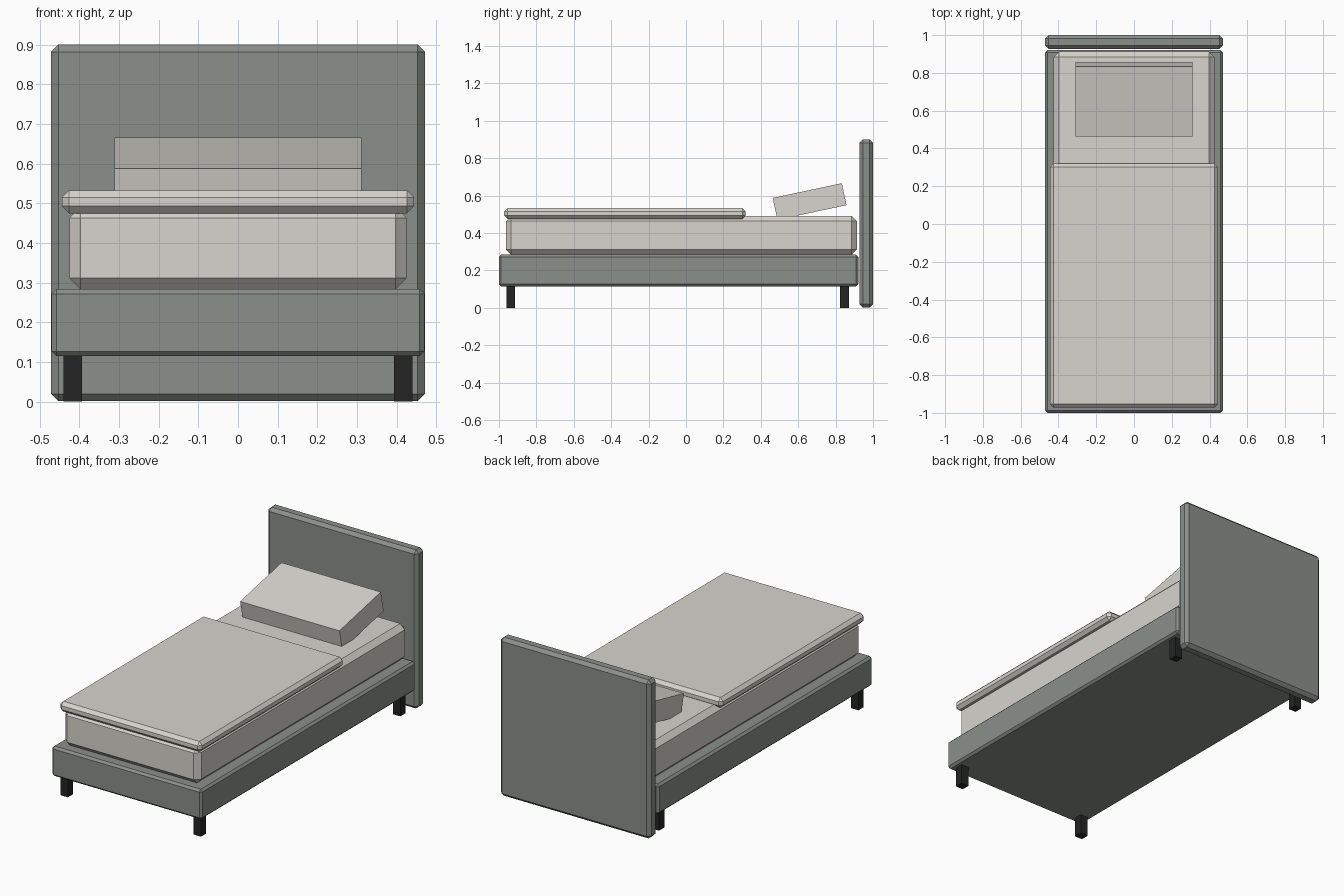
import bpy, bmesh, math
from mathutils import Matrix

if "Cube" in bpy.data.objects:
    bpy.data.objects.remove(bpy.data.objects["Cube"])


def material(name, rgb):
    m = bpy.data.materials.new(name)
    m.diffuse_color = (*rgb, 1)
    m.use_nodes = True
    m.node_tree.nodes["Principled BSDF"].inputs["Base Color"].default_value = m.diffuse_color
    return m


FRAME = material("grey upholstery", (0.26, 0.277, 0.26))
LINEN = material("off white linen", (0.68, 0.66, 0.61))
DARK = material("dark leg", (0.018, 0.018, 0.018))


def box(name, lo, hi, mat, chamfer=0, tilt=0):
    """Box between two corners, optionally chamfered and tilted about x."""
    size = [b - a for a, b in zip(lo, hi)]
    mesh = bpy.data.meshes.new(name)
    bm = bmesh.new()
    bmesh.ops.create_cube(bm, size=1, matrix=Matrix.Diagonal((*size, 1)))
    if chamfer:
        bmesh.ops.bevel(bm, geom=bm.edges[:], offset=chamfer, segments=1,
                        affect='EDGES', clamp_overlap=True)
    bm.to_mesh(mesh)
    bm.free()
    mesh.materials.append(mat)
    ob = bpy.data.objects.new(name, mesh)
    ob.location = [(a + b) / 2 for a, b in zip(lo, hi)]
    ob.rotation_euler.x = tilt
    bpy.context.collection.objects.link(ob)
    return ob


# Upholstered frame and headboard
box("bed_base", (-0.47, -1.0, 0.115), (0.47, 0.921, 0.284), FRAME, 0.012)
box("headboard", (-0.471, 0.927, 0.002), (0.471, 1.0, 0.9), FRAME, 0.018)

# Bedding
box("mattress", (-0.425, -0.963, 0.284), (0.425, 0.913, 0.491), LINEN, 0.028)
box("blanket", (-0.444, -0.972, 0.475), (0.444, 0.319, 0.533), LINEN, 0.018)
box("pillow", (-0.311, 0.472, 0.508), (0.311, 0.850, 0.628), LINEN,
    tilt=math.radians(12))

# Four square legs
for side, x in (("left", -0.417), ("right", 0.417)):
    for end, y in (("front", -0.937), ("back", 0.847)):
        box(f"{end}_{side}_leg", (x - 0.0235, y - 0.0235, 0),
            (x + 0.0235, y + 0.0235, 0.117), DARK)
